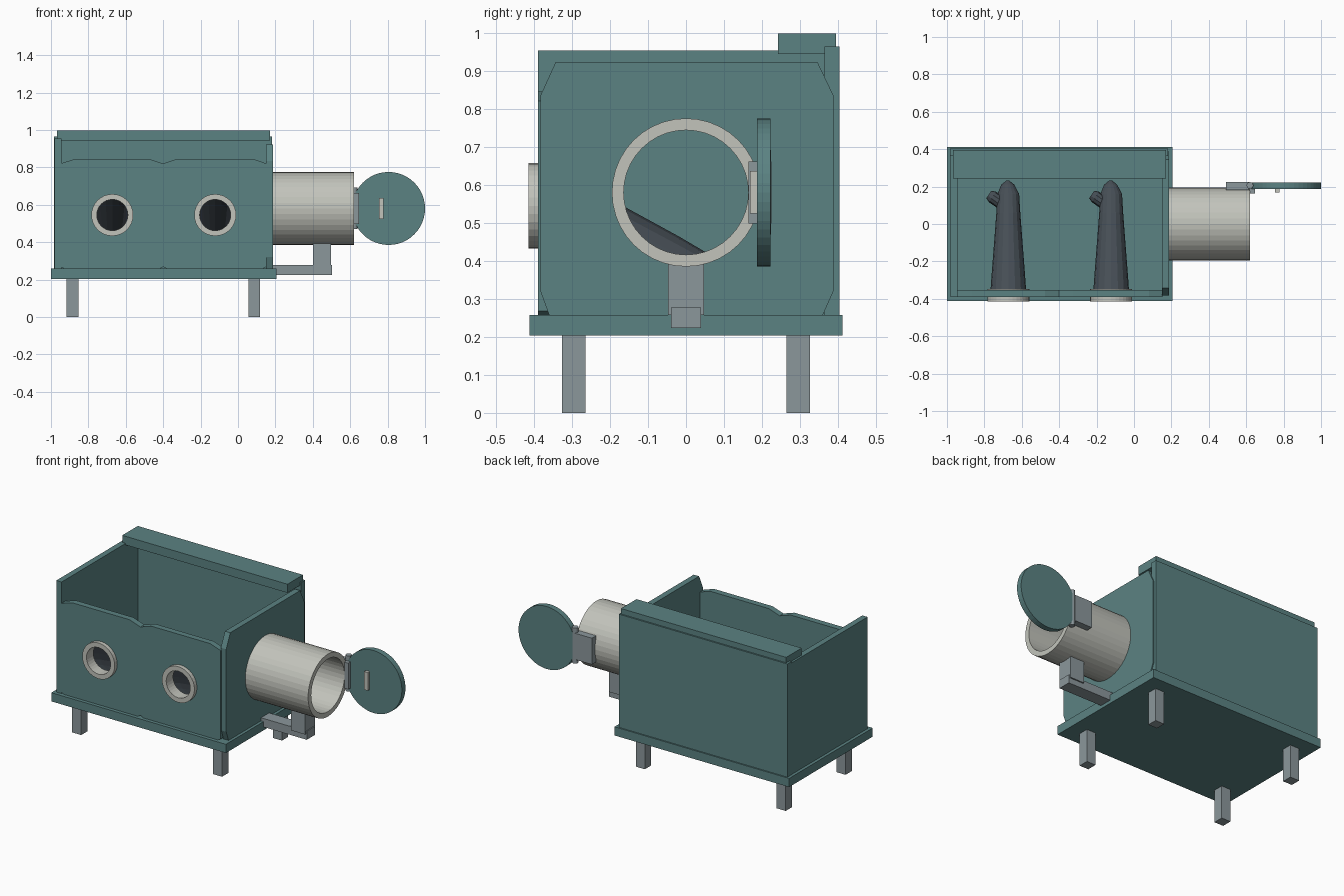
import bpy, bmesh, math
from mathutils import Vector

if "Cube" in bpy.data.objects:
    bpy.data.objects.remove(bpy.data.objects["Cube"])


def material(name, rgb):
    m = bpy.data.materials.new(name)
    m.diffuse_color = (*rgb, 1)
    m.use_nodes = True
    m.node_tree.nodes["Principled BSDF"].inputs["Base Color"].default_value = m.diffuse_color
    return m


TEAL = material("teal_paint", (0.105, 0.225, 0.225))
PALE = material("pale_steel", (0.54, 0.55, 0.50))
GREY = material("grey_metal", (0.26, 0.31, 0.33))
RUBBER = material("dark_rubber", (0.06, 0.075, 0.09))


def finish(bm, name, mat):
    bmesh.ops.recalc_face_normals(bm, faces=bm.faces[:])
    me = bpy.data.meshes.new(name)
    bm.to_mesh(me)
    bm.free()
    ob = bpy.data.objects.new(name, me)
    bpy.context.collection.objects.link(ob)
    if mat:
        me.materials.append(mat)
    return ob


def place(axis, u, v, w):
    """Point with w along the axis and (u, v) across it."""
    return {"x": (w, u, v), "y": (u, w, v), "z": (u, v, w)}[axis]


def prism(name, axis, profile, lo, hi, mat):
    bm = bmesh.new()
    a, b = [[bm.verts.new(place(axis, u, v, w)) for u, v in profile] for w in (lo, hi)]
    bm.faces.new(a)
    bm.faces.new(b)
    n = len(a)
    for i in range(n):
        j = (i + 1) % n
        bm.faces.new((a[i], a[j], b[j], b[i]))
    return finish(bm, name, mat)


def box(name, x, y, z, mat):
    return prism(name, "z", [(x[0], y[0]), (x[1], y[0]), (x[1], y[1]), (x[0], y[1])], *z, mat)


def circle(u, v, r, n):
    return [(u + r * math.cos(math.tau * i / n), v + r * math.sin(math.tau * i / n)) for i in range(n)]


def ring(name, axis, u, v, r_out, r_in, lo, hi, n, mat):
    bm = bmesh.new()
    loops = [[bm.verts.new(place(axis, a, b, w)) for a, b in circle(u, v, r, n)]
             for r, w in ((r_out, lo), (r_out, hi), (r_in, hi), (r_in, lo))]
    for k in range(4):
        p, q = loops[k], loops[(k + 1) % 4]
        for i in range(n):
            j = (i + 1) % n
            bm.faces.new((p[i], p[j], q[j], q[i]))
    return finish(bm, name, mat)


def loft(name, sections, mat, n=16, cap_start=False):
    """Tube through (centre, half width, half height) sections, lying along their path."""
    bm = bmesh.new()
    path = Vector(sections[-1][0]) - Vector(sections[0][0])
    side = path.cross(Vector((0, 0, 1))).normalized()
    loops = [[bm.verts.new(Vector(c) + side * u * w + Vector((0, 0, v * h)))
              for u, v in circle(0, 0, 1, n)] for c, w, h in sections]
    for p, q in zip(loops, loops[1:]):
        for i in range(n):
            j = (i + 1) % n
            bm.faces.new((p[i], p[j], q[j], q[i]))
    bm.faces.new(loops[-1])
    if cap_start:
        bm.faces.new(loops[0])
    return finish(bm, name, mat)


def cut_hole(ob, axis, u, v, r, lo, hi, n):
    cutter = prism("cutter", axis, circle(u, v, r, n), lo, hi, None)
    cutter.hide_render = True
    mod = ob.modifiers.new("hole", "BOOLEAN")
    mod.operation, mod.solver, mod.object = "DIFFERENCE", "EXACT", cutter
    bpy.context.view_layer.objects.active = ob
    bpy.ops.object.modifier_apply(modifier=mod.name)
    bpy.data.objects.remove(cutter)


# Base plate and legs
box("base_plate", (-1.0, 0.205), (-0.412, 0.412), (0.204, 0.258), TEAL)
for x in (-0.885, 0.087):
    for y in (-0.295, 0.295):
        box("leg", (x - 0.031, x + 0.031), (y - 0.031, y + 0.031), (0, 0.206), GREY)

# Back and left walls, top rail
box("back_wall", (-0.983, 0.181), (0.364, 0.404), (0.257, 0.964), TEAL)
box("left_wall", (-0.981, -0.945), (-0.389, 0.366), (0.257, 0.954), TEAL)
box("top_rail", (-0.968, 0.172), (0.242, 0.395), (0.944, 0.998), TEAL)

# Right wall with chamfered corners and an opening for the transfer tube
right_wall = prism("right_wall", "x", [
    (-0.36, 0.257), (0.36, 0.257), (0.388, 0.32), (0.388, 0.835), (0.346, 0.923),
    (-0.343, 0.923), (-0.383, 0.835), (-0.383, 0.32)], 0.15, 0.187, TEAL)
cut_hole(right_wall, "x", 0, 0.58, 0.17, 0.1, 0.25, 32)

# Front wall with shallow notches and two glove openings
front_wall = prism("front_wall", "y", [
    (-0.925, 0.257), (-0.42, 0.257), (-0.40, 0.268), (-0.38, 0.257), (0.13, 0.257),
    (0.153, 0.268), (0.153, 0.82), (0.08, 0.845), (-0.325, 0.845), (-0.40, 0.82),
    (-0.475, 0.845), (-0.87, 0.845), (-0.95, 0.82), (-0.95, 0.268)], -0.39, -0.352, TEAL)
PORTS = (-0.672, -0.122)
for x in PORTS:
    cut_hole(front_wall, "y", x, 0.545, 0.095, -0.45, -0.3, 32)

# Glove port rings, drooping gloves and thumbs
for x in PORTS:
    ring("glove_port_ring", "y", x, 0.545, 0.112, 0.083, -0.415, -0.347, 32, PALE)
    loft("glove", [((x, -0.352, 0.545), 0.095, 0.095), ((x, -0.28, 0.515), 0.09, 0.092),
                   ((x, -0.02, 0.385), 0.07, 0.08), ((x, 0.06, 0.348), 0.064, 0.07),
                   ((x, 0.16, 0.31), 0.058, 0.046), ((x - 0.003, 0.21, 0.295), 0.035, 0.03),
                   ((x - 0.003, 0.232, 0.29), 0.008, 0.012)], RUBBER)
    loft("glove_thumb", [((x - 0.02, 0.1, 0.325), 0.034, 0.034),
                         ((x - 0.085, 0.145, 0.315), 0.034, 0.034),
                         ((x - 0.104, 0.158, 0.312), 0.024, 0.024)], RUBBER, 10, True)

# Transfer tube and its support bracket
ring("transfer_tube", "x", 0, 0.58, 0.195, 0.164, 0.152, 0.62, 40, PALE)
box("support_arm", (0.185, 0.503), (-0.04, 0.04), (0.224, 0.277), GREY)
box("support_post", (0.40, 0.497), (-0.048, 0.048), (0.258, 0.40), GREY)

# Hinge and open door with handle
box("hinge_mount", (0.492, 0.615), (0.183, 0.225), (0.498, 0.662), GREY)
box("hinge_leaf", (0.617, 0.646), (0.164, 0.19), (0.498, 0.662), GREY)
prism("hinge_pin", "z", circle(0.62, 0.206, 0.018, 16), 0.47, 0.692, GREY)
prism("door", "y", circle(0.805, 0.58, 0.195, 48), 0.187, 0.222, TEAL)
box("door_handle", (0.753, 0.778), (0.168, 0.19), (0.524, 0.637), PALE)
